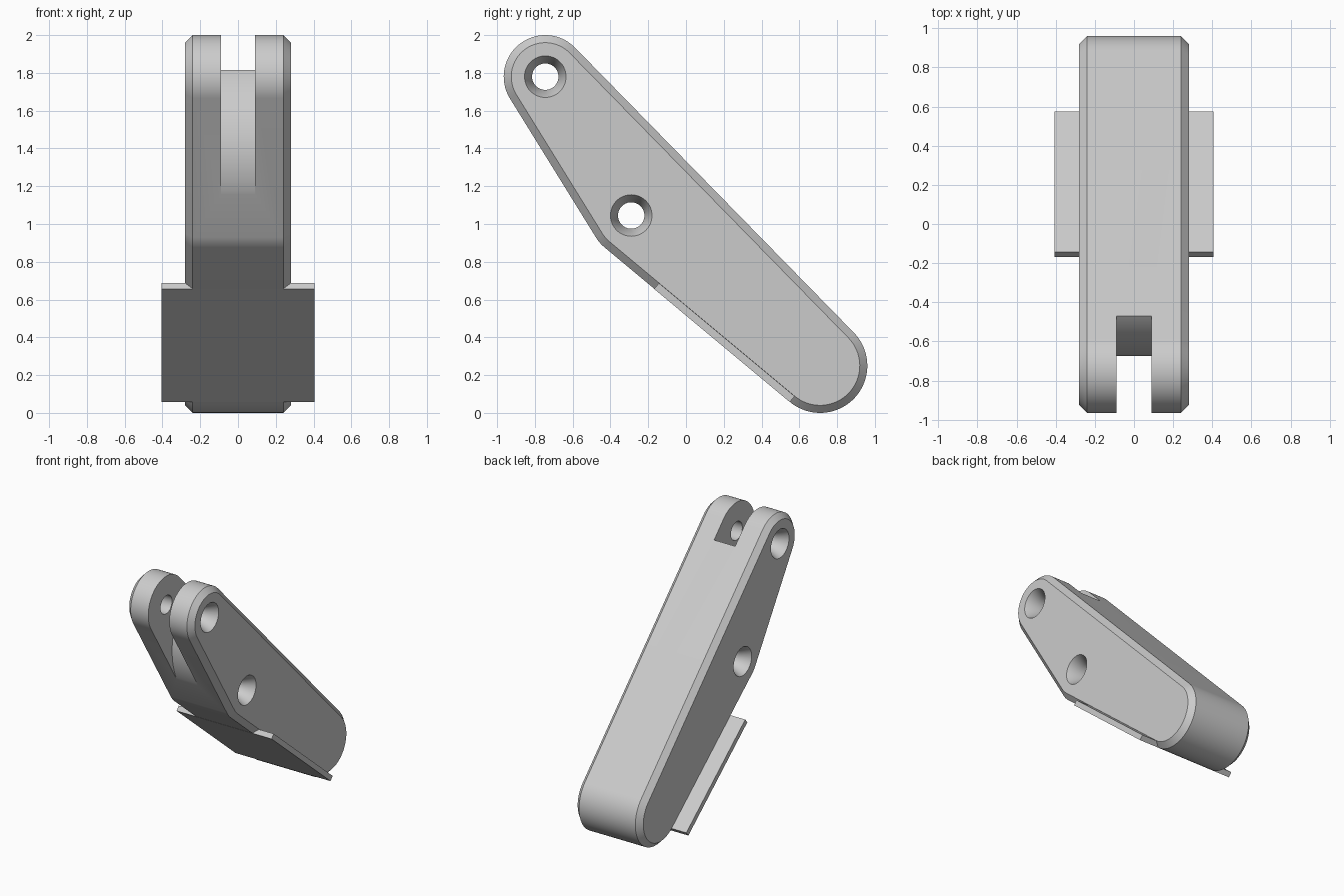
import bpy, bmesh
from math import sin, cos, atan2, asin, pi, hypot, radians

if "Cube" in bpy.data.objects:
    bpy.data.objects.remove(bpy.data.objects["Cube"])

# Overall sizes
HALF_WIDTH, CHAMFER = 0.28, 0.04
SLOT_HALF = 0.09
PLATE_HALF, PLATE_THICK = 0.405, 0.04

# Side outline: three circles (y, z, radius), counter-clockwise
TOP, MIDDLE, BOTTOM = (-0.745, 1.78, 0.22), (-0.29, 1.045, 0.22), (0.71, 0.25, 0.25)
CIRCLES = [TOP, MIDDLE, BOTTOM]

grey = bpy.data.materials.new("plain grey")
grey.use_nodes = True
grey.diffuse_color = (0.6, 0.6, 0.6, 1)
grey.node_tree.nodes["Principled BSDF"].inputs["Base Color"].default_value = (0.6, 0.6, 0.6, 1)


def arc(y, z, r, start, end, steps=40):
    return [(y + r * cos(start + (end - start) * i / steps),
             z + r * sin(start + (end - start) * i / steps)) for i in range(steps + 1)]


def tangent_angle(a, b):
    """Angle of the outward normal of the line touching two circles."""
    dy, dz = b[0] - a[0], b[1] - a[1]
    return atan2(dz, dy) - pi / 2 + asin((a[2] - b[2]) / hypot(dy, dz))


def outline(inset):
    points = []
    for i, c in enumerate(CIRCLES):
        start = tangent_angle(CIRCLES[i - 1], c)
        end = tangent_angle(c, CIRCLES[(i + 1) % 3])
        sweep = (end - start) % (2 * pi)
        points += arc(c[0], c[1], c[2] - inset, start, start + sweep)
    return points


def loft(name, rings):
    """Skin a solid through (x, yz outline) rings."""
    bm = bmesh.new()
    loops = [[bm.verts.new((x, y, z)) for y, z in pts] for x, pts in rings]
    n = len(loops[0])
    for a, b in zip(loops, loops[1:]):
        for i in range(n):
            j = (i + 1) % n
            bm.faces.new((a[i], a[j], b[j], b[i]))
    bm.faces.new(loops[0])
    bm.faces.new(loops[-1])
    bmesh.ops.recalc_face_normals(bm, faces=bm.faces)
    mesh = bpy.data.meshes.new(name)
    bm.to_mesh(mesh)
    bm.free()
    mesh.materials.append(grey)
    obj = bpy.data.objects.new(name, mesh)
    bpy.context.collection.objects.link(obj)
    return obj


def select(obj):
    bpy.ops.object.select_all(action='DESELECT')
    obj.select_set(True)
    bpy.context.view_layer.objects.active = obj


def cut(target, cutter):
    select(target)
    mod = target.modifiers.new("cut", 'BOOLEAN')
    mod.operation, mod.solver, mod.object = 'DIFFERENCE', 'EXACT', cutter
    bpy.ops.object.modifier_apply(modifier=mod.name)
    bpy.data.objects.remove(cutter)


# Chamfered arm body
flat = HALF_WIDTH - CHAMFER
body = loft("arm_body", [(-HALF_WIDTH, outline(CHAMFER)), (-flat, outline(0)),
                         (flat, outline(0)), (HALF_WIDTH, outline(CHAMFER))])

# Countersunk pin holes
for y, z, _ in (TOP, MIDDLE):
    rings = [(x, arc(y, z, r, 0, 2 * pi, 48)[:-1])
             for x, r in ((-0.3, 0.12), (-0.2, 0.07), (0.2, 0.07), (0.3, 0.12))]
    cut(body, loft("hole_cutter", rings))

# Fork slot with a rounded floor that runs into the front face
front = tangent_angle(TOP, MIDDLE) % (2 * pi)
slot_radius, slot_y, slot_z = 0.533, -0.137, 1.398
# Seat the floor circle just proud of the front face
reach = TOP[2] + (TOP[0] - slot_y) * cos(front) + (TOP[1] - slot_z) * sin(front)
shift = reach - slot_radius + 0.002
slot_y += shift * cos(front)
slot_z += shift * sin(front)
floor = arc(slot_y, slot_z, slot_radius, front, radians(115))
slot = floor + [(-0.35, 2.3), (-1.2, 2.3), (-1.2, 1.1)]
cut(body, loft("slot_cutter", [(-SLOT_HALF, slot), (SLOT_HALF, slot)]))

select(body)
bpy.ops.object.shade_smooth_by_angle(angle=radians(30))

# Wide foot plate flush with the sloping underside
under = tangent_angle(MIDDLE, BOTTOM)
ny, nz = cos(under), sin(under)
low_y, low_z = BOTTOM[0] + 0.251 * ny, BOTTOM[1] + 0.251 * nz
length = 0.935
high_y, high_z = low_y + length * nz, low_z - length * ny
section = [(low_y, low_z), (high_y, high_z),
           (high_y - PLATE_THICK * ny, high_z - PLATE_THICK * nz),
           (low_y - PLATE_THICK * ny, low_z - PLATE_THICK * nz)]
loft("foot_plate", [(-PLATE_HALF, section), (PLATE_HALF, section)])
